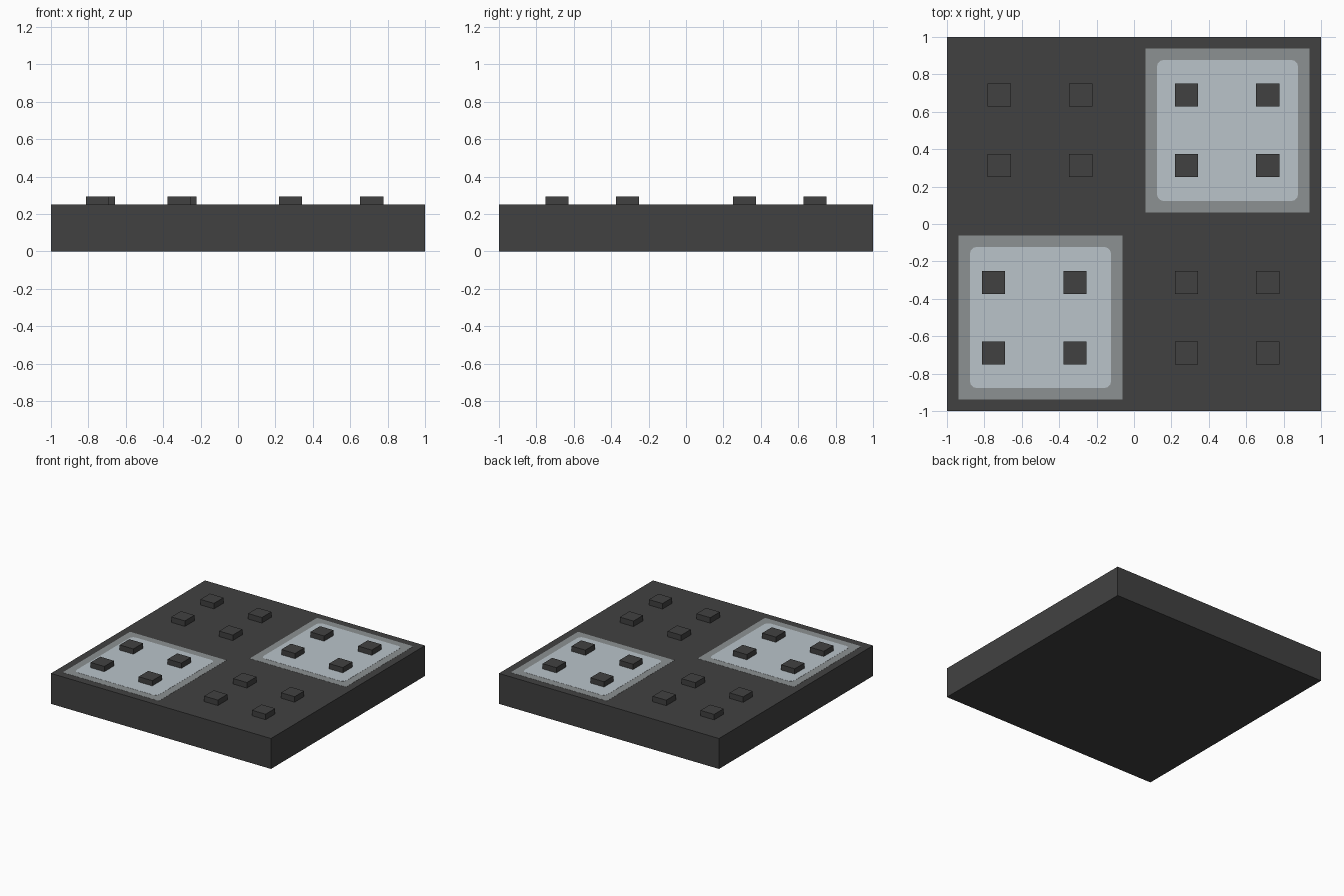
import bpy, bmesh, math

if "Cube" in bpy.data.objects:
    bpy.data.objects.remove(bpy.data.objects["Cube"])

TOP = 0.25  # height of the slab's upper face


def material(name, rgb):
    m = bpy.data.materials.new(name)
    m.diffuse_color = (*rgb, 1)
    m.use_nodes = True
    m.node_tree.nodes["Principled BSDF"].inputs["Base Color"].default_value = m.diffuse_color
    return m


dark = material("dark grey", (0.053, 0.053, 0.053))
grey = material("mid grey", (0.265, 0.284, 0.288))
pale = material("pale blue grey", (0.49, 0.55, 0.59))


def box(name, x, y, z0, size, height, mat, corner=0.0):
    """Square block standing on z0, with optional rounded upright corners."""
    bm = bmesh.new()
    bmesh.ops.create_cube(bm, size=1)
    bmesh.ops.scale(bm, vec=(size, size, height), verts=bm.verts)
    bmesh.ops.translate(bm, vec=(x, y, z0 + height / 2), verts=bm.verts)
    if corner:
        upright = [e for e in bm.edges
                   if abs(e.verts[0].co.z - e.verts[1].co.z) > height / 2]
        bmesh.ops.bevel(bm, geom=upright, offset=corner, segments=3,
                        profile=0.5, affect='EDGES')
    mesh = bpy.data.meshes.new(name)
    bm.to_mesh(mesh)
    bm.free()
    mesh.materials.append(mat)
    ob = bpy.data.objects.new(name, mesh)
    bpy.context.collection.objects.link(ob)
    return ob


# Slab
box("slab", 0, 0, 0, 2, TOP, dark)

# Two diagonal light tiles: a square border with a rounded centre on it
for s in (-1, 1):
    box("tile_border", 0.5 * s, 0.5 * s, TOP - 0.001, 0.875, 0.002, grey)
    box("tile_centre", 0.5 * s, 0.5 * s, TOP - 0.001, 0.754, 0.003, pale, 0.035)

# Four square studs in each quarter: (column x positions, row sign)
quarters = [((-0.72, -0.285), 1), ((0.281, 0.715), 1),
            ((-0.751, -0.315), -1), ((0.281, 0.715), -1)]
for columns, row in quarters:
    for x in columns:
        for y in (0.3125, 0.6895):
            box("stud", x, y * row, TOP, 0.124, 0.045, dark)
